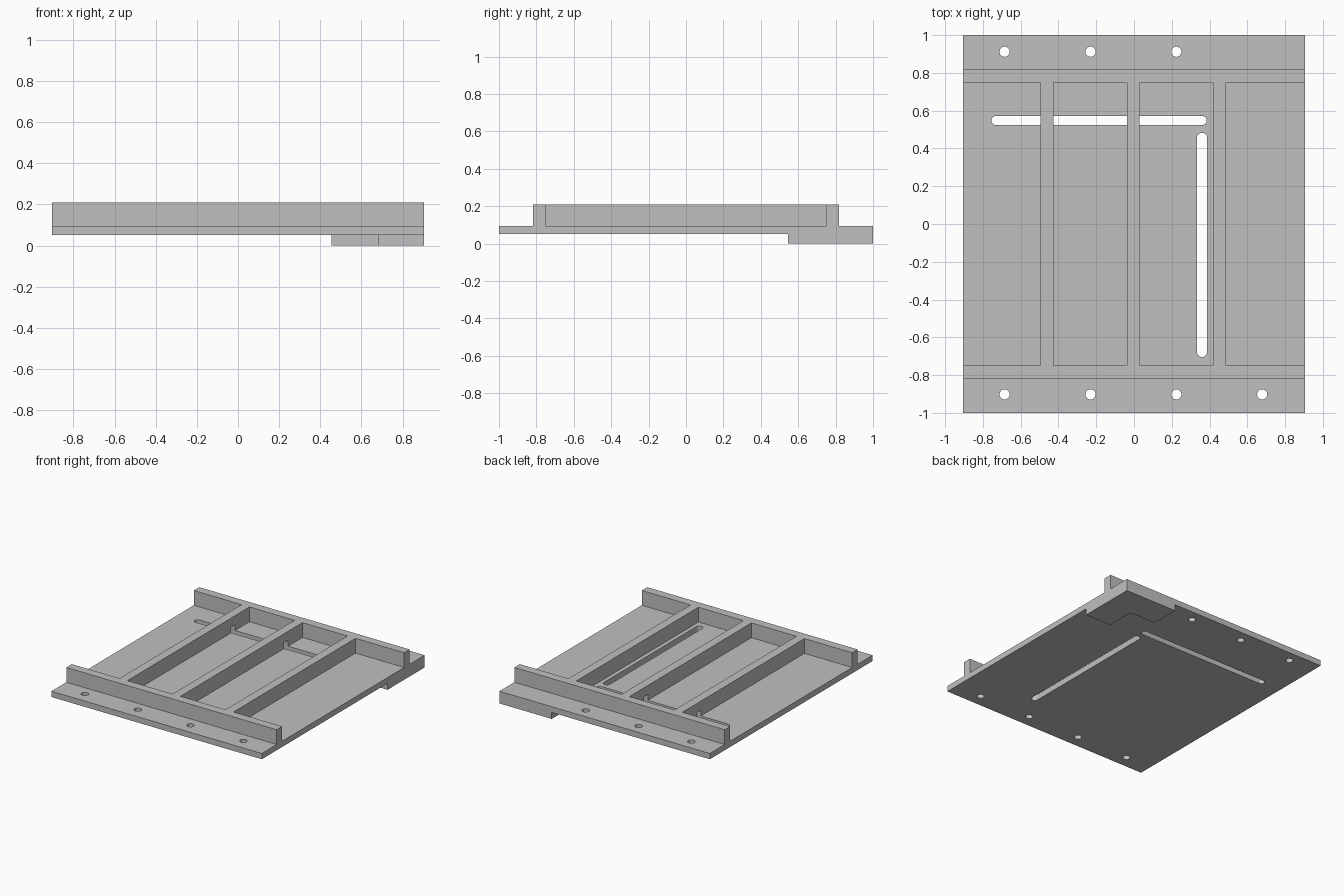
import bpy
import bmesh
from math import pi, sin, cos

cube = bpy.data.objects.get("Cube")
if cube:
    bpy.data.objects.remove(cube, do_unlink=True)

grey = bpy.data.materials.new("plain grey")
grey.use_nodes = True
colour = (0.53, 0.53, 0.53, 1)
grey.diffuse_color = colour
grey.node_tree.nodes["Principled BSDF"].inputs["Base Color"].default_value = colour


def prism(name, outline, z0, z1):
    """Extrude a counter-clockwise outline from z0 up to z1."""
    bm = bmesh.new()
    face = bm.faces.new([bm.verts.new((x, y, z0)) for x, y in outline])
    top = bmesh.ops.extrude_face_region(bm, geom=[face])["geom"]
    moved = [v for v in top if isinstance(v, bmesh.types.BMVert)]
    bmesh.ops.translate(bm, vec=(0, 0, z1 - z0), verts=moved)
    bmesh.ops.recalc_face_normals(bm, faces=bm.faces)
    mesh = bpy.data.meshes.new(name)
    bm.to_mesh(mesh)
    bm.free()
    mesh.materials.append(grey)
    obj = bpy.data.objects.new(name, mesh)
    bpy.context.collection.objects.link(obj)
    return obj


def box(name, x0, x1, y0, y1, z0, z1):
    return prism(name, [(x0, y0), (x1, y0), (x1, y1), (x0, y1)], z0, z1)


def capsule(a, b, r, steps=12):
    """Outline of a round-ended slot from a to b (along x or y)."""
    start = 0 if a[0] == b[0] else -pi / 2
    ends = [(b, start), (a, start + pi)]
    return [(c[0] + r * cos(s + pi * i / steps), c[1] + r * sin(s + pi * i / steps))
            for c, s in ends for i in range(steps + 1)]


def circle(x, y, r, n=24):
    return [(x + r * cos(2 * pi * i / n), y + r * sin(2 * pi * i / n)) for i in range(n)]


def combine(target, tool, operation):
    tool.hide_render = True
    mod = target.modifiers.new(tool.name, "BOOLEAN")
    mod.operation = operation
    mod.solver = "EXACT"
    mod.object = tool
    bpy.context.view_layer.objects.active = target
    bpy.ops.object.modifier_apply(modifier=mod.name)
    bpy.data.objects.remove(tool, do_unlink=True)


W = 0.905
FLOOR, DECK, TOP = 0.05, 0.095, 0.21
RAIL_IN, RAIL_OUT = 0.75, 0.817

# Base plate
plate = box("ribbed_base_plate", -W, W, -1, 1, FLOOR, DECK)

# L-shaped foot under the back left corner
foot = [(0.68, 0.545), (W, 0.545), (W, 1), (0.455, 1), (0.455, 0.77), (0.68, 0.77)]
combine(plate, prism("corner_foot", foot, 0, 0.07), "UNION")

# Front and back rails joined by three ribs
for side in (-1, 1):
    y0, y1 = sorted((side * RAIL_IN, side * RAIL_OUT))
    combine(plate, box("rail", -W, W, y0, y1, 0.07, TOP), "UNION")
for x in (-0.46, -0.004, 0.452):
    rib = box("rib", x - 0.034, x + 0.034, -0.78, 0.78, 0.07, TOP)
    combine(plate, rib, "UNION")

# Cross slot, which also tunnels under the ribs, and the long slot
cross = capsule((-0.731, 0.548), (0.361, 0.548), 0.024)
combine(plate, prism("cross_slot", cross, -0.1, 0.14), "DIFFERENCE")
long = capsule((0.36, -0.678), (0.36, 0.457), 0.026)
combine(plate, prism("long_slot", long, -0.1, 0.14), "DIFFERENCE")

# Screw holes: four in front, three behind (the foot corner has none)
for y, count in ((-0.902, 4), (0.912, 3)):
    for i in range(count):
        hole = prism("screw_hole", circle(-0.685 + 0.4545 * i, y, 0.027), -0.1, 0.3)
        combine(plate, hole, "DIFFERENCE")

# Flat faces with soft round holes
bpy.ops.object.select_all(action="DESELECT")
plate.select_set(True)
bpy.context.view_layer.objects.active = plate
bpy.ops.object.shade_smooth_by_angle(angle=pi / 6)
